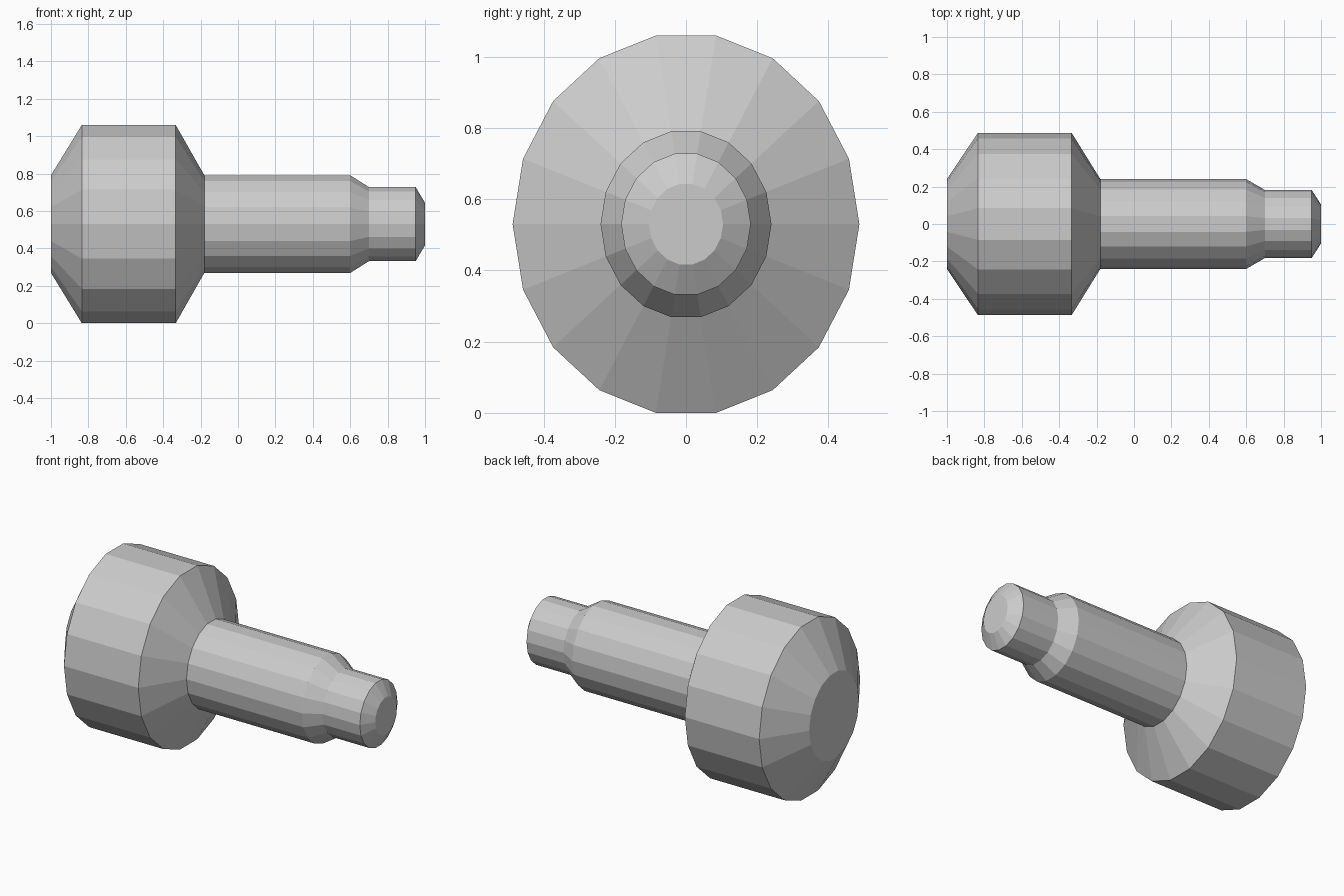
import bpy, bmesh
from math import cos, sin, pi

if "Cube" in bpy.data.objects:
    bpy.data.objects.remove(bpy.data.objects["Cube"])

SIDES = 18
CENTRE_Z = 0.53
STRETCH = 1.105   # cross-section is slightly taller than wide

# (x, radius across y) along the axis: head, shaft, stepped tip
PROFILE = [(-1.0, 0.24), (-0.835, 0.487), (-0.333, 0.487), (-0.18, 0.24),
           (0.6, 0.24), (0.7, 0.182), (0.95, 0.182), (1.0, 0.104)]


def lathe_x(name, profile):
    bm = bmesh.new()
    rings = []
    for x, r in profile:
        rings.append([bm.verts.new((x, r * cos(2 * pi * i / SIDES),
                                    CENTRE_Z + STRETCH * r * sin(2 * pi * i / SIDES)))
                      for i in range(SIDES)])
    # side bands
    for a, b in zip(rings, rings[1:]):
        for i in range(SIDES):
            j = (i + 1) % SIDES
            bm.faces.new((a[i], a[j], b[j], b[i]))
    # flat end caps
    bm.faces.new(rings[0])
    bm.faces.new(rings[-1])
    bmesh.ops.recalc_face_normals(bm, faces=bm.faces)
    # rest on the ground
    low = min(v.co.z for v in bm.verts)
    bmesh.ops.translate(bm, verts=bm.verts, vec=(0, 0, -low))
    mesh = bpy.data.meshes.new(name)
    bm.to_mesh(mesh)
    bm.free()
    obj = bpy.data.objects.new(name, mesh)
    bpy.context.collection.objects.link(obj)
    return obj


# one turned, flat-faceted pin with a wide head
lathe_x("headed_pin", PROFILE)
